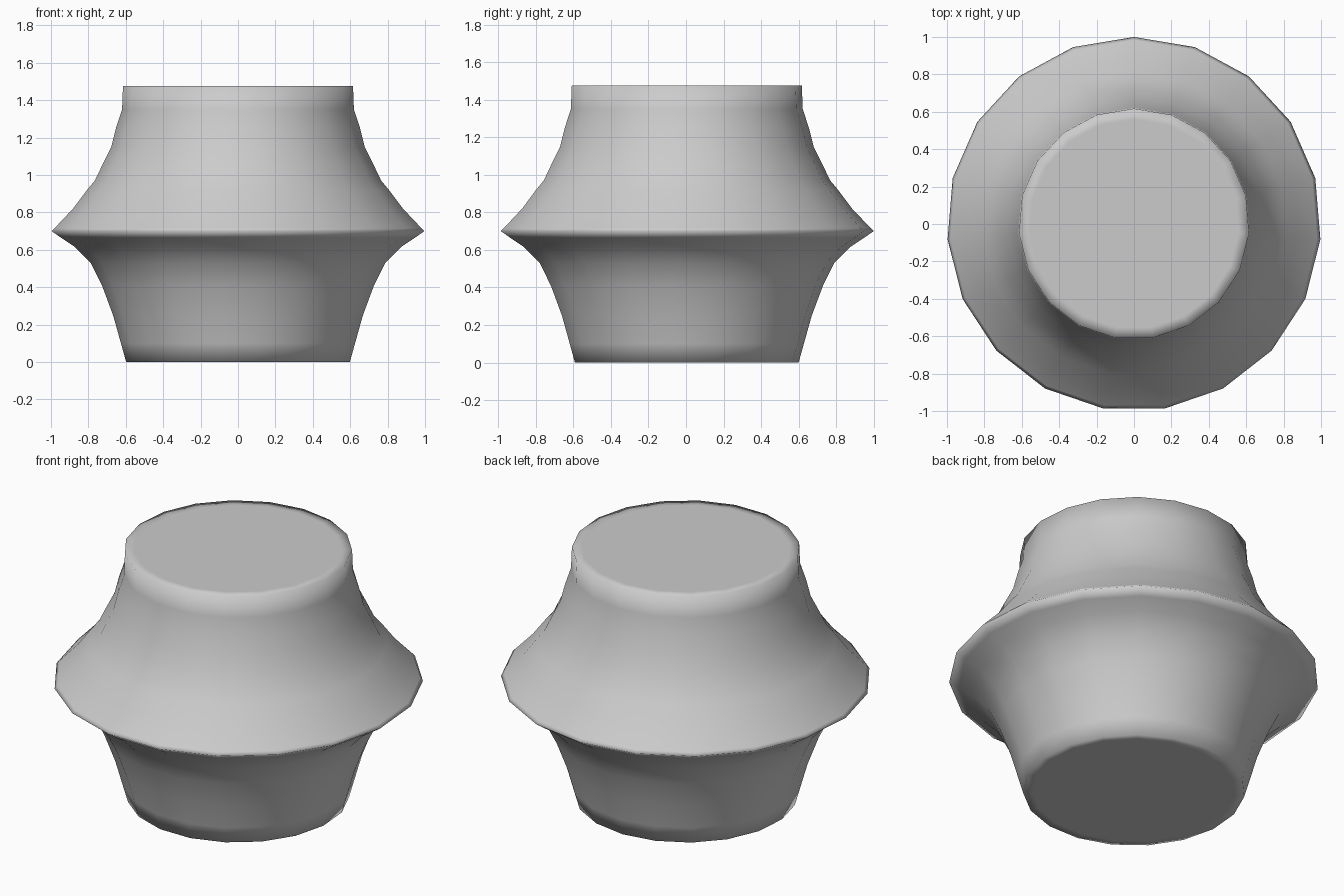
import bpy, bmesh, math

if "Cube" in bpy.data.objects:
    bpy.data.objects.remove(bpy.data.objects["Cube"])

SIDES = 19

# Profile from bottom centre to top centre: (radius, height)
PROFILE = [
    (0.12, 0), (0.55, 0), (0.60, 0), (0.628, 0.10), (0.67, 0.25),
    (0.73, 0.41), (0.79, 0.53), (0.875, 0.615), (0.95, 0.665),
    (1.0, 0.70), (0.983, 0.717), (0.885, 0.82), (0.81, 0.92),
    (0.768, 0.97), (0.725, 1.06), (0.68, 1.15), (0.655, 1.25),
    (0.622, 1.35), (0.617, 1.475), (0.56, 1.475), (0.012, 1.475),
]


def lathe(name, profile, sides):
    bm = bmesh.new()
    rings = []
    for r, z in profile:
        ring = []
        for i in range(sides):
            a = math.pi / 2 + 2 * math.pi * i / sides
            ring.append(bm.verts.new((r * math.cos(a), r * math.sin(a), z)))
        rings.append(ring)
    for low, high in zip(rings, rings[1:]):
        for i in range(sides):
            j = (i + 1) % sides
            bm.faces.new((low[i], low[j], high[j], high[i]))
    # Close both ends
    bm.faces.new(rings[0][::-1])
    bm.faces.new(rings[-1])
    for f in bm.faces:
        f.smooth = True
    mesh = bpy.data.meshes.new(name)
    bm.to_mesh(mesh)
    bm.free()
    obj = bpy.data.objects.new(name, mesh)
    bpy.context.collection.objects.link(obj)
    return obj


# Flared pot body with a sharp ridge
lathe("pot_body", PROFILE, SIDES)
